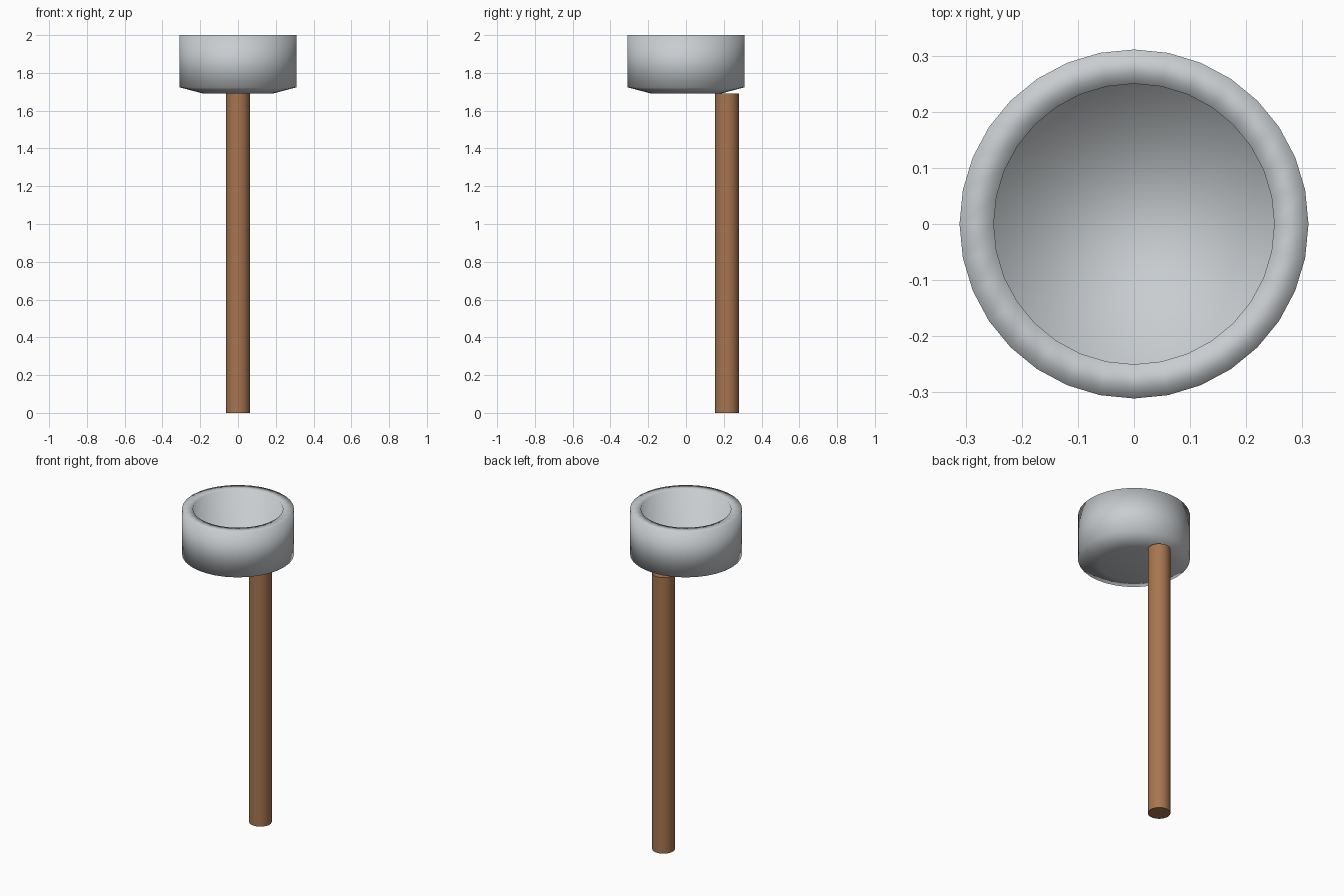
import bpy, bmesh, math

if "Cube" in bpy.data.objects:
    bpy.data.objects.remove(bpy.data.objects["Cube"])

SIDES = 32


def material(name, rgb):
    m = bpy.data.materials.new(name)
    m.diffuse_color = (*rgb, 1.0)
    m.use_nodes = True
    m.node_tree.nodes["Principled BSDF"].inputs["Base Color"].default_value = m.diffuse_color
    return m


def lathe(name, profile, centre, mat, smooth_all):
    """Revolve (radius, z) points and close both ends with flat discs."""
    bm = bmesh.new()
    rings = []
    for r, z in profile:
        rings.append([bm.verts.new((centre[0] + r * math.sin(2 * math.pi * i / SIDES),
                                    centre[1] + r * math.cos(2 * math.pi * i / SIDES), z))
                      for i in range(SIDES)])
    for a, b in zip(rings, rings[1:]):
        for i in range(SIDES):
            j = (i + 1) % SIDES
            bm.faces.new((a[i], a[j], b[j], b[i]))
    bm.faces.new(rings[0])
    bm.faces.new(rings[-1])
    bmesh.ops.recalc_face_normals(bm, faces=bm.faces[:])
    for f in bm.faces:
        f.smooth = True
    if not smooth_all:
        for e in bm.edges:
            e.smooth = e.calc_face_angle(0) < math.radians(40)
    me = bpy.data.meshes.new(name)
    bm.to_mesh(me)
    bm.free()
    me.materials.append(mat)
    ob = bpy.data.objects.new(name, me)
    bpy.context.collection.objects.link(ob)
    return ob


metal = material("grey metal", (0.58, 0.61, 0.63))
wood = material("brown wood", (0.39, 0.18, 0.08))

# Hollow cup: chamfered base, straight wall, flat rim, recessed floor
lathe("cup", [(0.19, 1.692), (0.311, 1.724), (0.311, 2.0), (0.25, 2.0), (0.25, 1.75)],
      (0, 0), metal, True)

# Round post standing under the back of the cup
lathe("post", [(0.063, 0.0), (0.063, 1.69)], (0, 0.217), wood, False)
